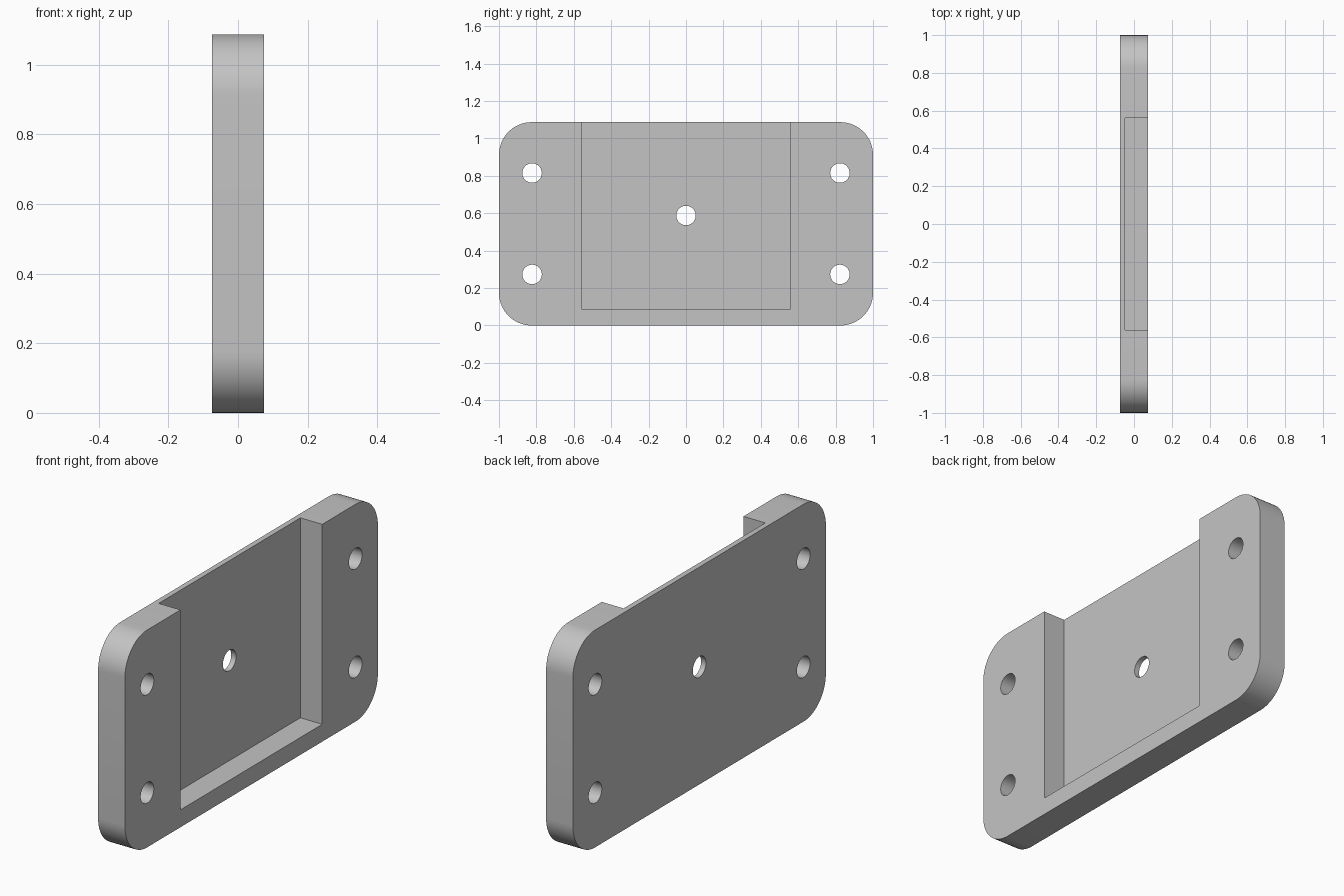
import bpy
import bmesh
from math import sin, cos, pi, radians
from mathutils import Matrix

HALF_T, HALF_W, HEIGHT, CORNER = 0.074, 1.0, 1.087, 0.175
HOLE_R = 0.052

cube = bpy.data.objects.get("Cube")
if cube:
    bpy.data.objects.remove(cube)

grey = bpy.data.materials.new("plain grey")
grey.use_nodes = True
colour = (0.55, 0.55, 0.55, 1)
grey.diffuse_color = colour
grey.node_tree.nodes["Principled BSDF"].inputs["Base Color"].default_value = colour


def add_object(name, bm):
    bmesh.ops.recalc_face_normals(bm, faces=bm.faces)
    mesh = bpy.data.meshes.new(name)
    bm.to_mesh(mesh)
    bm.free()
    mesh.materials.append(grey)
    obj = bpy.data.objects.new(name, mesh)
    bpy.context.collection.objects.link(obj)
    return obj


def extruded(name, outline, x0, x1):
    """Extrude a (y, z) outline along x."""
    bm = bmesh.new()
    face = bm.faces.new([bm.verts.new((x0, y, z)) for y, z in outline])
    out = bmesh.ops.extrude_face_region(bm, geom=[face])
    verts = [v for v in out["geom"] if isinstance(v, bmesh.types.BMVert)]
    bmesh.ops.translate(bm, verts=verts, vec=(x1 - x0, 0, 0))
    return add_object(name, bm)


def circle(y, z, r, start=0, sweep=2 * pi, steps=48, closed=True):
    count = steps if closed else steps + 1
    return [(y + r * cos(start + sweep * i / steps),
             z + r * sin(start + sweep * i / steps)) for i in range(count)]


# Plate with rounded corners
cy = HALF_W - CORNER
outline = []
for i, (y, z) in enumerate([(cy, HEIGHT - CORNER), (-cy, HEIGHT - CORNER),
                            (-cy, CORNER), (cy, CORNER)]):
    outline += circle(y, z, CORNER, i * pi / 2, pi / 2, 16, False)
plate = extruded("mounting_plate", outline, -HALF_T, HALF_T)

# Pocket open at the top and on one face
pocket = [(-0.56, 0.087), (0.56, 0.087), (0.56, 1.3), (-0.56, 1.3)]
cutters = [extruded("pocket_cutter", pocket, -0.047, 0.3)]

# Four corner holes and one centre hole
holes = [(y, z) for y in (-0.823, 0.823) for z in (0.273, 0.815)] + [(0, 0.588)]
for y, z in holes:
    cutters.append(extruded("hole_cutter", circle(y, z, HOLE_R), -0.3, 0.3))

bpy.ops.object.select_all(action="DESELECT")
bpy.context.view_layer.objects.active = plate
plate.select_set(True)
for cutter in cutters:
    mod = plate.modifiers.new("cut", "BOOLEAN")
    mod.operation = "DIFFERENCE"
    mod.solver = "EXACT"
    mod.object = cutter
    bpy.ops.object.modifier_apply(modifier=mod.name)
for cutter in cutters:
    bpy.data.objects.remove(cutter)

bpy.ops.object.shade_smooth_by_angle(angle=radians(30))
